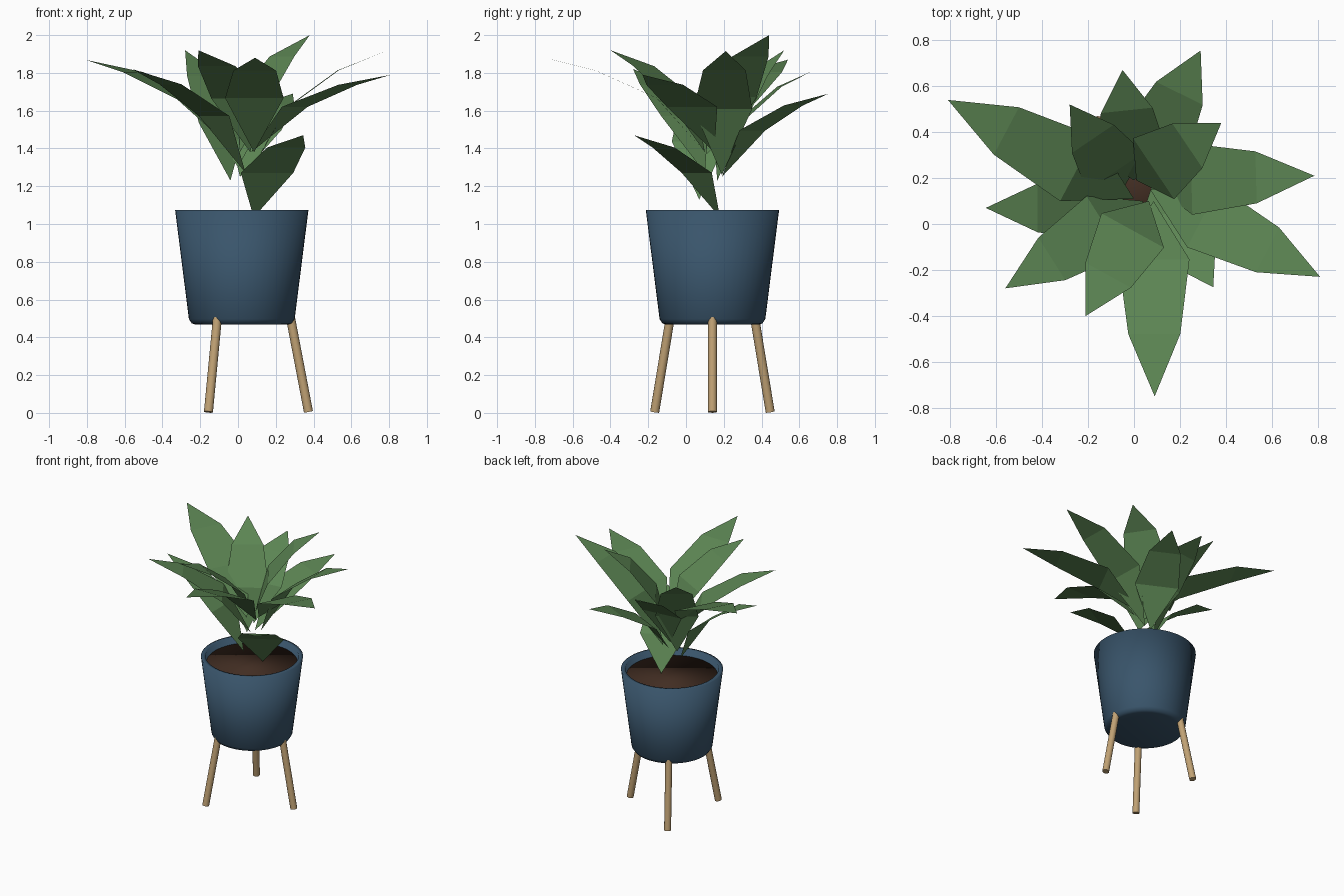
import bpy, math
from mathutils import Vector

cube = bpy.data.objects.get("Cube")
if cube:
    bpy.data.objects.remove(cube, do_unlink=True)

POT_X, POT_Y = 0.02, 0.14


def material(name, r, g, b):
    mat = bpy.data.materials.new(name)
    mat.use_nodes = True
    mat.diffuse_color = (r, g, b, 1)
    shader = mat.node_tree.nodes["Principled BSDF"]
    shader.inputs["Base Color"].default_value = (r, g, b, 1)
    shader.inputs["Roughness"].default_value = 0.8
    return mat


blue_glaze = material("blue_glaze", 0.041, 0.09, 0.147)
brown_soil = material("brown_soil", 0.053, 0.026, 0.016)
pale_wood = material("pale_wood", 0.53, 0.36, 0.175)
leaf_green = material("leaf_green", 0.107, 0.235, 0.087)


def add_mesh(name, verts, faces, mat):
    mesh = bpy.data.meshes.new(name)
    mesh.from_pydata(verts, [], faces)
    mesh.materials.append(mat)
    obj = bpy.data.objects.new(name, mesh)
    bpy.context.collection.objects.link(obj)
    return obj


def smooth(obj, angle):
    bpy.ops.object.select_all(action="DESELECT")
    obj.select_set(True)
    bpy.context.view_layer.objects.active = obj
    bpy.ops.object.shade_smooth_by_angle(angle=math.radians(angle))


def lathe(name, profile, mat, sides=48):
    """Turn a (radius, height) profile about the pot axis and close both ends."""
    verts, faces = [], []
    for radius, z in profile:
        for i in range(sides):
            a = math.tau * i / sides
            verts.append((POT_X + radius * math.cos(a), POT_Y + radius * math.sin(a), z))
    for row in range(len(profile) - 1):
        for i in range(sides):
            j = (i + 1) % sides
            low, high = row * sides, (row + 1) * sides
            faces.append((low + i, low + j, high + j, high + i))
    faces.append(tuple(reversed(range(sides))))
    last = (len(profile) - 1) * sides
    faces.append(tuple(range(last, last + sides)))
    obj = add_mesh(name, verts, faces, mat)
    smooth(obj, 180)
    return obj


# Tapered pot with a softened foot and a hollow rim
lathe("pot", [(0.245, 0.467), (0.265, 0.474), (0.28, 0.497), (0.353, 1.075),
              (0.322, 1.075), (0.306, 0.98)], blue_glaze)
lathe("soil", [(0.306, 1.0), (0.314, 1.03)], brown_soil)

# Three splayed wooden legs
for n in range(3):
    a = math.tau * n / 3
    out = Vector((math.cos(a), math.sin(a), 0))
    axis_point = Vector((POT_X, POT_Y, 0))
    foot = axis_point + out * 0.353 + Vector((0, 0, 0.005))
    top = axis_point + out * 0.252 + Vector((0, 0, 0.535))
    bpy.ops.mesh.primitive_cylinder_add(vertices=16, radius=0.024,
                                        depth=(top - foot).length,
                                        location=(foot + top) / 2)
    leg = bpy.context.object
    leg.name = f"leg_{n + 1}"
    leg.rotation_euler = (top - foot).to_track_quat("Z", "Y").to_euler()
    leg.data.materials.append(pale_wood)
    smooth(leg, 40)


def leaf(name, base, tip, half_width):
    """Arching blade: pointed base, wide row, narrower row, pointed tip."""
    base, tip = Vector(base), Vector(tip)
    span = tip - base
    flat = Vector((span.x, span.y, 0))
    steep = span.z / flat.length
    side = Vector((-span.y, span.x, 0)).normalized()

    def centre(along, up):
        return base + flat * along + Vector((0, 0, span.z * up))

    wide = centre(0.37 - 0.12 * steep, 0.65 - 0.13 * steep)
    narrow = centre(0.74 - 0.1 * steep, 0.9 - 0.06 * steep)
    w1, w2 = side * half_width, side * half_width * 0.73
    verts = [base, wide - w1, wide + w1, narrow - w2, narrow + w2, tip]
    return add_mesh(name, verts, [(0, 1, 2), (1, 3, 4, 2), (3, 5, 4)], leaf_green)


# Leaves: base point, tip point, half width
LEAVES = [
    ((0.0, 0.11, 1.37), (-0.81, 0.54, 1.87), 0.16),
    ((0.0, 0.19, 1.3), (-0.05, 0.67, 1.81), 0.155),
    ((0.01, 0.19, 1.25), (0.29, 0.755, 1.69), 0.155),
    ((0.01, 0.19, 1.38), (0.38, 0.44, 2.0), 0.16),
    ((0.06, 0.19, 1.26), (0.785, 0.21, 1.915), 0.155),
    ((0.07, 0.15, 1.38), (0.81, -0.23, 1.79), 0.15),
    ((0.085, 0.1, 1.38), (0.09, -0.75, 1.88), 0.155),
    ((0.065, 0.1, 1.38), (-0.21, -0.4, 1.92), 0.155),
    ((0.04, 0.1, 1.27), (-0.56, -0.28, 1.82), 0.15),
    ((0.083, 0.18, 1.035), (0.345, -0.275, 1.47), 0.16),
    ((0.0, 0.07, 1.13), (-0.645, 0.07, 1.705), 0.145),
    ((-0.04, 0.165, 1.23), (-0.28, 0.52, 1.92), 0.15),
]
for n, (base, tip, half_width) in enumerate(LEAVES):
    leaf(f"leaf_{n + 1}", base, tip, half_width)
